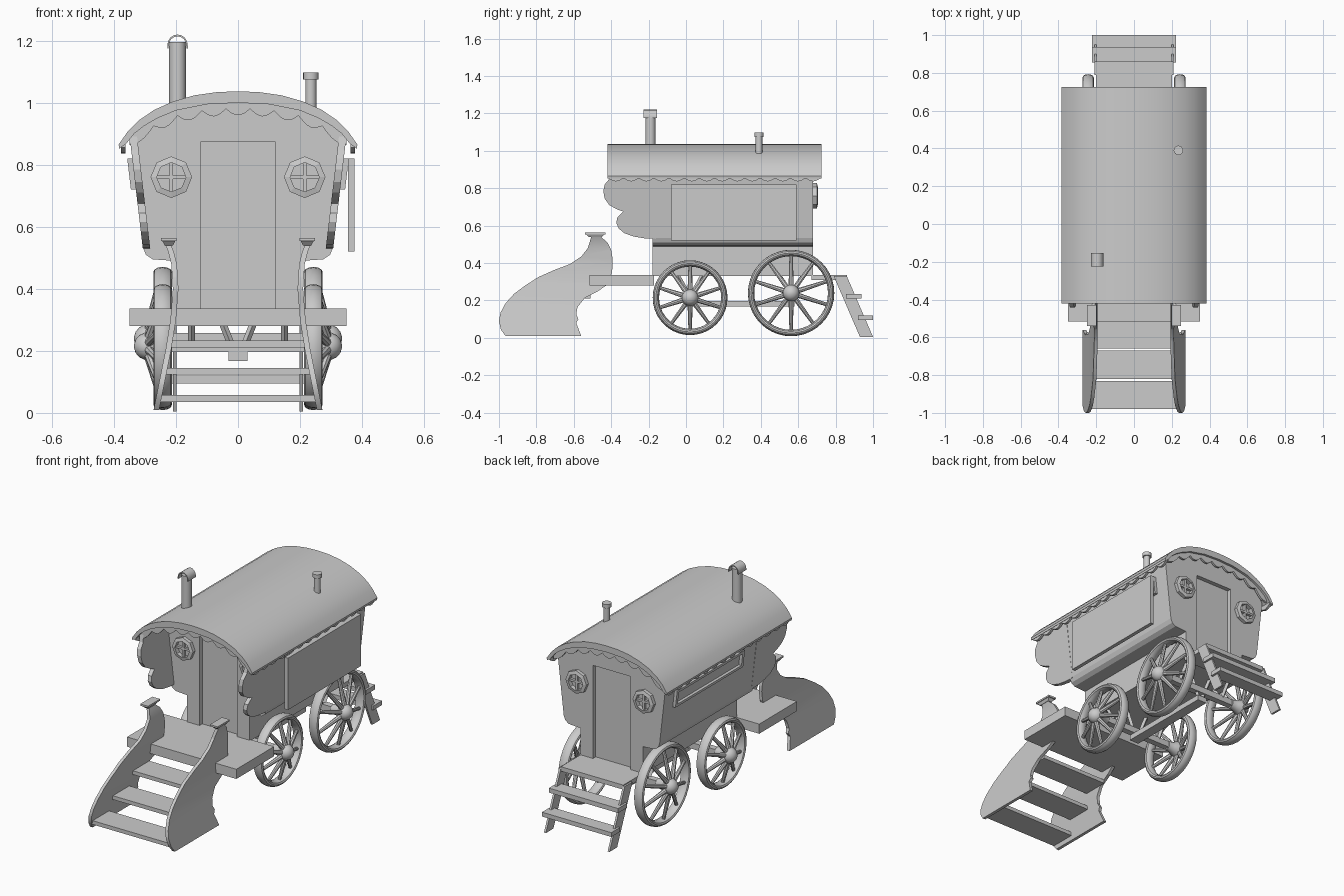
import bpy, bmesh, math
from mathutils import Vector

if "Cube" in bpy.data.objects:
    bpy.data.objects.remove(bpy.data.objects["Cube"])


def make(name, bm, warp=None):
    if warp:
        for v in bm.verts:
            v.co = warp(v.co)
    bmesh.ops.recalc_face_normals(bm, faces=bm.faces[:])
    me = bpy.data.meshes.new(name)
    bm.to_mesh(me)
    bm.free()
    ob = bpy.data.objects.new(name, me)
    bpy.context.collection.objects.link(ob)
    return ob


def prism(name, pts, axis, a, b, warp=None, cuts=()):
    """Extrude a closed 2D profile along x (pts = y,z) or y (pts = x,z)."""
    bm = bmesh.new()
    put = (lambda p, w: (w, *p)) if axis == 'x' else (lambda p, w: (p[0], w, p[1]))
    A = [bm.verts.new(put(p, a)) for p in pts]
    B = [bm.verts.new(put(p, b)) for p in pts]
    bm.faces.new(A)
    bm.faces.new(B)
    n = len(pts)
    for i in range(n):
        j = (i + 1) % n
        bm.faces.new((A[i], A[j], B[j], B[i]))
    for z in cuts:
        bmesh.ops.bisect_plane(bm, geom=bm.verts[:] + bm.edges[:] + bm.faces[:],
                               plane_co=(0, 0, z), plane_no=(0, 0, 1))
    return make(name, bm, warp)


def box(name, lo, hi, warp=None):
    return prism(name, [(lo[1], lo[2]), (hi[1], lo[2]), (hi[1], hi[2]), (lo[1], hi[2])],
                 'x', lo[0], hi[0], warp)


def rod(name, p, q, r1, r2=None, seg=16):
    p, q = Vector(p), Vector(q)
    bm = bmesh.new()
    bmesh.ops.create_cone(bm, cap_ends=True, segments=seg, radius1=r1,
                          radius2=r1 if r2 is None else r2, depth=(q - p).length)
    rot = (q - p).to_track_quat('Z', 'Y')
    return make(name, bm, lambda c: rot @ c + (p + q) / 2)


def lathe(name, prof, centre, side, seg=32, closed=False):
    """Spin an (x, radius) profile round the x axis."""
    bm = bmesh.new()
    rings = [[bm.verts.new((side * x, centre[0] + r * math.cos(k * math.tau / seg),
                            centre[1] + r * math.sin(k * math.tau / seg)))
              for k in range(seg)] for x, r in prof]
    pairs = list(zip(rings, rings[1:])) + ([(rings[-1], rings[0])] if closed else [])
    for R, S in pairs:
        for k in range(seg):
            j = (k + 1) % seg
            bm.faces.new((R[k], R[j], S[j], S[k]))
    if not closed:
        bm.faces.new(rings[0])
        bm.faces.new(rings[-1])
    return make(name, bm)


def lerp(table, t):
    for (a, va), (b, vb) in zip(table, table[1:]):
        if t <= b:
            return va + (vb - va) * (t - a) / (b - a)
    return table[-1][1]


def valance(name, top, n, drop, wave, thick):
    """Scalloped strip hanging from the path top(t)."""
    bm = bmesh.new()
    N = n * 8
    row = []
    for i in range(N + 1):
        p = Vector(top(i / N))
        d = drop + wave * abs(math.sin(math.pi * n * i / N))
        row.append((bm.verts.new(p), bm.verts.new(p - Vector((0, 0, d)))))
    for (a, b), (c, d) in zip(row, row[1:]):
        bm.faces.new((a, b, d, c))
    ob = make(name, bm)
    m = ob.modifiers.new("thickness", 'SOLIDIFY')
    m.thickness, m.offset = thick, 0


def wall(z):
    return 0.305 + (z - 0.53) * 0.04 / 0.34


# body with recessed doors front and back
half = [(.2, .33), (.2, .49), (.275, .495), (.297, .51), (.307, .535), (.345, .87),
        (.305, .93), (.26, .955), (.2, .98), (.1, 1.0)]
body = prism("body", half + [(0, 1.01)] + [(-x, z) for x, z in half[::-1]], 'y', -.18, .68)
for nm, a, b in (("front", -.3, -.155), ("back", .655, .8)):
    cut = box(nm + "_door_cutter", (-.12, a, .336), (.12, b, .875))
    cut.hide_render = True
    cut.hide_set(True)
    m = body.modifiers.new("door", 'BOOLEAN')
    m.operation, m.object, m.solver = 'DIFFERENCE', cut, 'EXACT'

# arched roof shell
outer = [(0, 1.037), (.07, 1.034), (.14, 1.024), (.21, 1.004), (.27, .977), (.32, .943),
         (.355, .908), (.385, .865), (.383, .852)]
inner = [(.36, .868), (.335, .9), (.303, .925), (.26, .95), (.2, .975), (.1, .995), (0, 1.0)]
right = outer + inner
prism("roof", right + [(-x, z) for x, z in right[::-1] if x > 0], 'y', -.42, .725)

# scalloped trims under the roof
under = [(x, z) for x, z in inner[::-1]]
for nm, y in (("front", -.395), ("back", .705)):
    valance(nm + "_scallop_trim",
            lambda t: ((t - .5) * .7, y, lerp(under, abs(t - .5) * .7) + .01), 9, .028, .022, .012)
for s in (-1, 1):
    valance("side_scallop_trim", lambda t: (s * .37, -.415 + 1.135 * t, .875), 14, .02, .018, .014)

# scalloped porch cheeks
cheek = [(-.16, .53), (-.22, .532), (-.28, .542), (-.33, .56), (-.36, .585), (-.373, .615),
         (-.367, .645), (-.335, .675), (-.37, .688), (-.41, .71), (-.435, .745), (-.442, .785),
         (-.435, .82), (-.41, .85), (-.40, .895), (-.16, .895)]
for s in (-1, 1):
    prism("porch_cheek", cheek, 'x', -.022, .002,
          lambda c: Vector((s * (wall(c.z) + c.x), c.y, c.z)))

# octagonal windows with cross bars
def octagon(r):
    return [(r * math.cos(k * math.pi / 4), r * math.sin(k * math.pi / 4)) for k in range(8)]

for y, d in ((-.18, -1), (.68, 1)):
    for s in (-1, 1):
        cx, cz = s * .215, .76
        bm = bmesh.new()
        rings = [[bm.verts.new((cx + u, y + d * e, cz + v)) for u, v in octagon(r)]
                 for r, e in ((.067, -.005), (.067, .02), (.047, .025), (.047, -.005))]
        for i in range(4):
            R, S = rings[i], rings[(i + 1) % 4]
            for k in range(8):
                bm.faces.new((R[k], R[(k + 1) % 8], S[(k + 1) % 8], S[k]))
        make("window_frame", bm)
        y0, y1 = sorted((y - d * .005, y + d * .015))
        box("window_bar", (cx - .048, y0, cz - .006), (cx + .048, y1, cz + .006))
        box("window_bar", (cx - .006, y0, cz - .048), (cx + .006, y1, cz + .048))

# side window frames and hanging shutter
for s in (-1, 1):
    for y0, y1, z0, z1 in ((-.03, .59, .805, .82), (-.03, .59, .72, .735),
                           (-.03, -.012, .735, .805), (.572, .59, .735, .805)):
        box("side_window_frame", (-.005, y0, z0), (.018, y1, z1),
            lambda c: Vector((s * (wall(c.z) + c.x), c.y, c.z)))
box("side_shutter", (.354, -.08, .52), (.376, .59, .82))

# chimneys
rod("front_chimney", (-.195, -.19, .96), (-.195, -.19, 1.195), .027, seg=20)
arc = [(math.cos(k * math.pi / 8), math.sin(k * math.pi / 8)) for k in range(9)]
prism("chimney_cowl", [(-.195 + .033 * c, 1.185 + .035 * q) for c, q in arc]
      + [(-.228, 1.175), (-.224, 1.175)]
      + [(-.195 + .028 * c, 1.185 + .029 * q) for c, q in arc[::-1]]
      + [(-.166, 1.175), (-.162, 1.175)], 'y', -.226, -.154)
rod("rear_chimney", (.235, .39, .95), (.235, .39, 1.08), .018)
rod("rear_chimney_cap", (.235, .39, 1.075), (.235, .39, 1.097), .025)

# wheels: oval rim, dished spokes, domed hub
for nm, y, z, R in (("front", .022, .215, .2), ("rear", .562, .24, .231)):
    for s in (-1, 1):
        rim = [(.243 + .03 * math.cos(k * math.tau / 12), R - .017 + .017 * math.sin(k * math.tau / 12))
               for k in range(12)]
        lathe(nm + "_wheel_rim", rim, (y, z), s, 40, True)
        lathe(nm + "_wheel_hub", [(.215, .026), (.25, .03), (.27, .042), (.3, .044), (.318, .036),
                                  (.33, .022), (.335, .006)], (y, z), s, 20)
        for k in range(10):
            a = math.pi / 2 + k * math.tau / 10
            c, q = math.cos(a), math.sin(a)
            rod(nm + "_wheel_spoke", (s * .29, y + .03 * c, z + .03 * q),
                (s * .248, y + (R - .025) * c, z + (R - .025) * q), .014, .009, 8)
        # strut from axle middle up to the floor
        rod(nm + "_axle_strut", (s * .01, y, .19), (s * .07, y, .34), .012, seg=4)
        rod(nm + "_axle_brace", (s * .15, y, z), (s * .15, y + .07, .34), .012, seg=4)
        rod(nm + "_axle_brace", (s * .15, y, z), (s * .15, y - .07, .34), .012, seg=4)
    box(nm + "_axle", (-.23, y - .018, z - .018), (.23, y + .018, z + .018))
box("undercarriage_beam", (-.03, .0, .167), (.03, .58, .198))

# front bench and stair treads
box("front_bench", (-.35, -.515, .28), (.35, -.17, .336))
for k in range(3):
    w = (.25, .235, .215)[k]
    box("front_tread", (-w, -.98 + .16 * k, .035 + .088 * k), (w, -.83 + .16 * k, .057 + .088 * k))

# flared, curved stair sides with capped newels
side = [(-.965, .01), (-.99, .045), (-1, .09), (-.992, .135), (-.965, .185), (-.92, .235),
        (-.86, .28), (-.79, .325), (-.7, .365), (-.62, .395), (-.56, .435), (-.525, .48),
        (-.505, .545), (-.46, .545), (-.42, .51), (-.4, .47), (-.392, .42), (-.395, .35),
        (-.42, .285), (-.47, .25), (-.54, .215), (-.58, .165), (-.587, .125), (-.575, .1),
        (-.587, .08), (-.56, .01)]
flare = [(0, .262), (.1, .242), (.2, .222), (.3, .206), (.4, .198), (.48, .203), (.52, .213), (.56, .23)]
for s in (-1, 1):
    prism("stair_side", side, 'x', -.006, .012,
          lambda c: Vector((s * (lerp(flare, c.z) + c.x), c.y, c.z)),
          [.1, .15, .2, .25, .3, .35, .4, .44, .48, .52])
    bm = bmesh.new()
    bmesh.ops.create_cube(bm, size=1)
    make("newel_cap", bm, lambda c: Vector((s * .223 + c.x * (.05 if c.z > 0 else .025),
                                           -.485 + c.y * (.11 if c.z > 0 else .07), .55 + c.z * .022)))
    box("newel_cap_top", (s * .223 - .025, -.54, .554), (s * .223 + .025, -.43, .564))

# back platform and ladder steps
box("back_platform", (-.2, .67, .31), (.2, .86, .336))
for s in (-1, 1):
    prism("back_stringer", [(.79, .33), (.86, .33), (1.0, .005), (.93, .005)], 'x', s * .198, s * .21)
box("back_tread", (-.222, .855, .21), (.222, .938, .236))
box("back_tread", (-.222, .92, .095), (.222, 1.0, .12))

# smooth the rounded parts, keep hard edges
bpy.ops.object.select_all(action='DESELECT')
for ob in bpy.context.collection.objects:
    if any(k in ob.name for k in ("roof", "wheel", "chimney", "stair_side")):
        ob.select_set(True)
        bpy.context.view_layer.objects.active = ob
bpy.ops.object.shade_smooth_by_angle(angle=math.radians(32))
